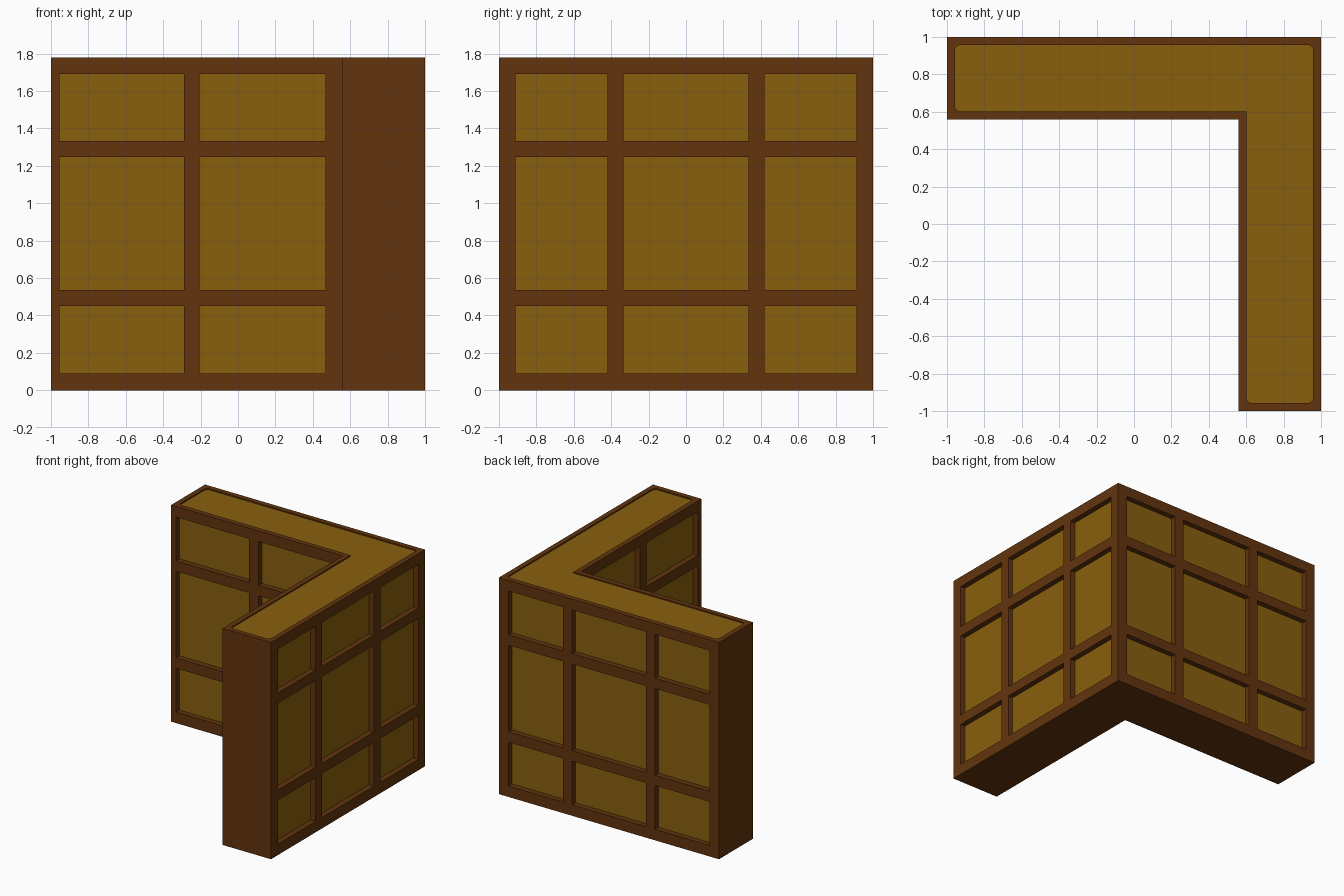
import bpy, bmesh, math
from mathutils import Vector

if "Cube" in bpy.data.objects:
    bpy.data.objects.remove(bpy.data.objects["Cube"])

HEIGHT = 1.78
DEPTH = 0.045        # recess of the wall panels
TOP_MARGIN = 0.042   # rim around the top inlay
TOP_DEPTH = 0.01     # recess of the top inlay
RADIUS = 0.03        # rounded corners of the top inlay
UP = Vector((0, 0, 1))


def material(name, rgb):
    m = bpy.data.materials.new(name)
    m.use_nodes = True
    m.diffuse_color = (*rgb, 1)
    bsdf = m.node_tree.nodes["Principled BSDF"]
    bsdf.inputs["Base Color"].default_value = (*rgb, 1)
    bsdf.inputs["Roughness"].default_value = 0.8
    return m


FRAME, PANEL = 0, 1
materials = [material("dark_wood", (0.122, 0.034, 0.004)),
             material("golden_wood", (0.25, 0.117, 0.0044))]

# L-shaped footprint, counter-clockwise, with the panel spans of each side
corners = [Vector((x, y, 0)) for x, y in
           [(1, 1), (-1, 1), (-1, 0.56), (0.56, 0.56), (0.56, -1), (1, -1)]]
outer = [0.088, 0.58, 0.665, 1.335, 1.42, 1.912]
inner = [0.045, 0.71, 0.795, 1.467]
spans = [outer, [], inner, [1.56 - d for d in reversed(inner)], [], outer]
z_cuts = [0, 0.09, 0.45, 0.535, 1.247, 1.332, 1.692, HEIGHT]
count = len(corners)

directions = [(corners[(i + 1) % count] - corners[i]).normalized() for i in range(count)]
inwards = [UP.cross(d) for d in directions]

bm = bmesh.new()


def face(points, mat):
    f = bm.faces.new([bm.verts.new(p) for p in points])
    f.material_index = mat


def recess(rim, offset):
    """Side walls around a rim and a coloured floor."""
    floor = [p + offset for p in rim]
    for i in range(len(rim)):
        j = (i + 1) % len(rim)
        face([rim[i], rim[j], floor[j], floor[i]], FRAME)
    face(floor, PANEL)


# Walls: a grid of frame cells, with every odd cell sunk as a panel
for i in range(count):
    start, along = corners[i], directions[i]
    length = (corners[(i + 1) % count] - start).length
    u_cuts = [0, *spans[i], length]
    for a in range(len(u_cuts) - 1):
        for b in range(len(z_cuts) - 1):
            cell = [start + along * u_cuts[a + p] + UP * z_cuts[b + q]
                    for p, q in ((0, 0), (1, 0), (1, 1), (0, 1))]
            if a % 2 and b % 2:
                recess(cell, inwards[i] * DEPTH)
            else:
                face(cell, FRAME)

# Top inlay outline: inset footprint with its convex corners rounded
outline = []
for i in range(count):
    before, after = inwards[i - 1], inwards[i]
    corner = corners[i] + (before + after) * TOP_MARGIN + UP * HEIGHT
    if directions[i - 1].cross(directions[i]).z < 0:
        outline.append(corner)
        continue
    centre = corner + (before + after) * RADIUS
    for k in range(6):
        t = math.pi / 2 * k / 5
        outline.append(centre - (before * math.cos(t) + after * math.sin(t)) * RADIUS)
recess(outline, UP * -TOP_DEPTH)

bmesh.ops.remove_doubles(bm, verts=bm.verts, dist=0.0005)

# Top rim and underside close the open edges
for z in (0, HEIGHT):
    rim = [e for e in bm.edges if e.is_boundary
           and all(abs(v.co.z - z) < 0.001 for v in e.verts)]
    made = bmesh.ops.triangle_fill(bm, edges=rim, use_beauty=True, normal=UP)
    for f in made["geom"]:
        if isinstance(f, bmesh.types.BMFace):
            f.material_index = FRAME

bmesh.ops.recalc_face_normals(bm, faces=bm.faces)
mesh = bpy.data.meshes.new("corner_wall")
bm.to_mesh(mesh)
bm.free()
for m in materials:
    mesh.materials.append(m)
wall = bpy.data.objects.new("corner_wall", mesh)
bpy.context.collection.objects.link(wall)
